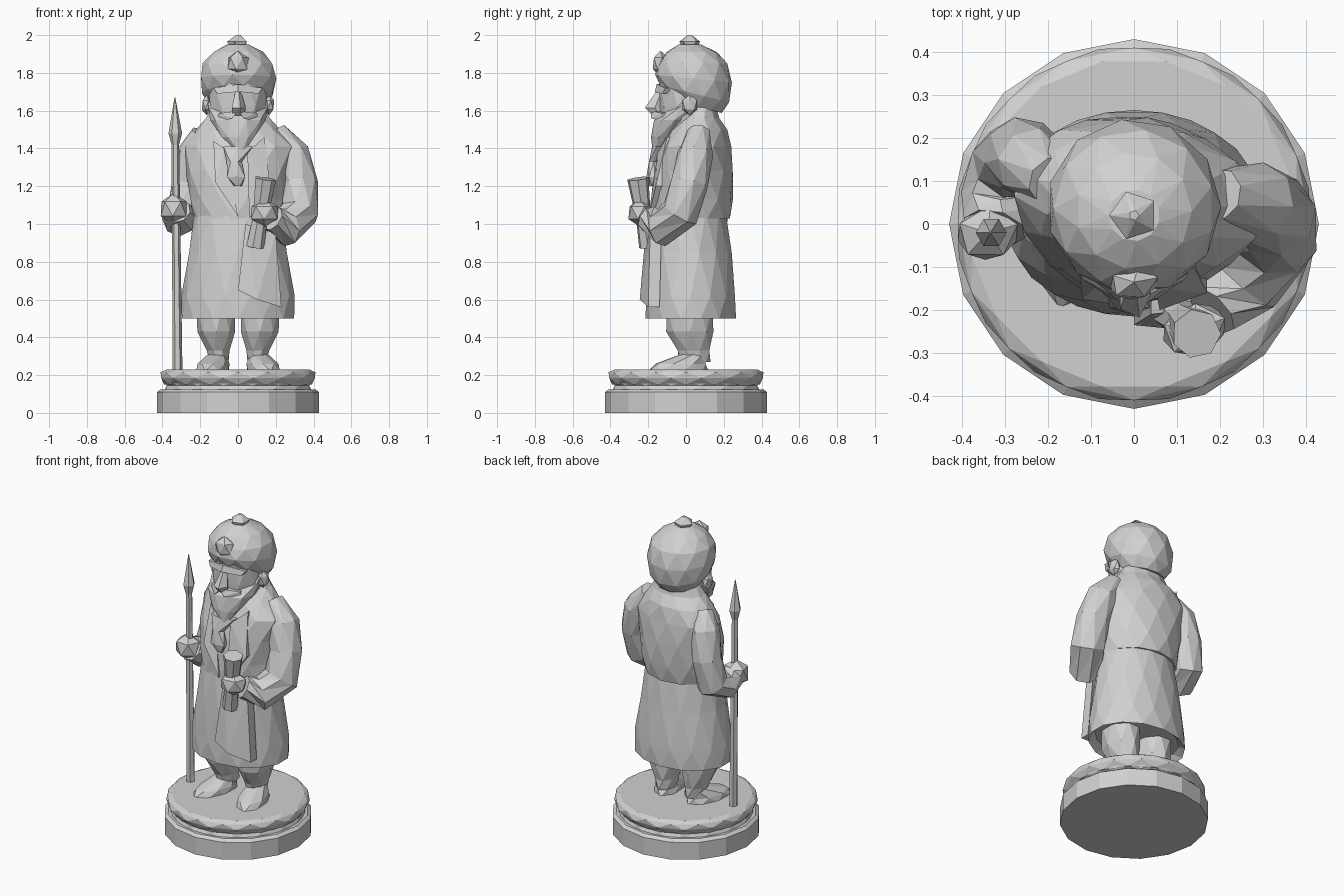
import bpy, bmesh
from math import cos, sin, pi, radians
from mathutils import Vector

cube = bpy.data.objects.get("Cube")
if cube:
    bpy.data.objects.remove(cube, do_unlink=True)

stone = bpy.data.materials.new("grey_stone")
stone.use_nodes = True
GREY = (0.64, 0.64, 0.64, 1)
stone.diffuse_color = GREY
stone.node_tree.nodes["Principled BSDF"].inputs["Base Color"].default_value = GREY


def finish(name, bm):
    bmesh.ops.recalc_face_normals(bm, faces=bm.faces)
    mesh = bpy.data.meshes.new(name)
    bm.to_mesh(mesh)
    bm.free()
    mesh.materials.append(stone)
    obj = bpy.data.objects.new(name, mesh)
    bpy.context.collection.objects.link(obj)
    return obj


def skin(name, rings, stagger):
    """Join rings of points into a faceted closed skin."""
    bm = bmesh.new()
    loops = [[bm.verts.new(p) for p in ring] for ring in rings]
    n = len(loops[0])
    for i, (a, b) in enumerate(zip(loops, loops[1:])):
        for j in range(n):
            k = (j + 1) % n
            if stagger and i % 2:
                tris = (a[j], b[k], b[j]), (a[j], a[k], b[k])
            else:
                tris = (a[j], a[k], b[j]), (a[k], b[k], b[j])
            for t in tris:
                bm.faces.new(t)
    bm.faces.new(loops[0])
    bm.faces.new(loops[-1])
    return finish(name, bm)


def loft(name, rings, n=12, stagger=True):
    """Stack of ellipses: z, cx, cy, rx, ry, turn in degrees, tilt toward back."""
    out = []
    for i, ring in enumerate(rings):
        z, cx, cy, rx, ry, turn, tilt = (tuple(ring) + (0, 0))[:7]
        c, s = cos(radians(turn)), sin(radians(turn))
        pts = []
        for j in range(n):
            a = 2 * pi * (j + (0.5 if stagger and i % 2 else 0)) / n
            x, y = rx * cos(a), ry * sin(a)
            px, py = x * c - y * s, x * s + y * c
            pts.append((cx + px, cy + py, z + tilt * py))
        out.append(pts)
    return skin(name, out, stagger)


def tube(name, path, radii, n=7, stagger=True):
    pts = [Vector(p) for p in path]
    out = []
    for i, p in enumerate(pts):
        t = (pts[min(i + 1, len(pts) - 1)] - pts[max(i - 1, 0)]).normalized()
        u = t.cross(Vector((1, 0.2, 0))).normalized()
        v = t.cross(u)
        ring = []
        for j in range(n):
            a = 2 * pi * (j + (0.5 if stagger and i % 2 else 0)) / n
            ring.append(p + (u * cos(a) + v * sin(a)) * radii[i])
        out.append(ring)
    return skin(name, out, stagger)


def lump(name, loc, size, subdiv=1, turn=0.0):
    bm = bmesh.new()
    bmesh.ops.create_icosphere(bm, subdivisions=subdiv, radius=1)
    bmesh.ops.scale(bm, vec=size, verts=bm.verts)
    obj = finish(name, bm)
    obj.location = loc
    obj.rotation_euler.z = radians(turn)
    return obj


def slab(name, outline, depth):
    """Flat cloth piece from front corner points, thickened to the back."""
    bm = bmesh.new()
    front = [bm.verts.new(p) for p in outline]
    back = [bm.verts.new((x, y + depth, z)) for x, y, z in outline]
    n = len(front)
    for i in range(n):
        k = (i + 1) % n
        bm.faces.new((front[i], front[k], back[k], back[i]))
    bm.faces.new(front)
    bm.faces.new(back[::-1])
    bmesh.ops.triangulate(bm, faces=bm.faces)
    return finish(name, bm)


# Stepped round base
loft("plinth", [(0, 0, 0, .43, .43), (.11, 0, 0, .43, .43), (.125, 0, 0, .41, .41)], 16, False)
loft("plinth_neck", [(.1, 0, 0, .40, .40), (.145, 0, 0, .385, .385), (.17, 0, 0, .40, .40)], 16)
loft("plinth_rim", [(.15, 0, 0, .39, .39), (.185, 0, 0, .415, .415),
                    (.215, 0, 0, .41, .41), (.23, 0, 0, .385, .385)], 16)

# Trousers and shoes, toes turned outward
for side, s in (("left", 1), ("right", -1)):
    loft(side + "_shoe", [(.22, .135 * s, -.04, .085, .165, 14 * s), (.26, .13 * s, -.03, .08, .14, 14 * s),
                          (.31, .11 * s, .04, .05, .07)], 8)
    loft(side + "_leg", [(.27, .1 * s, .05, .05, .08), (.33, .105 * s, .04, .065, .09),
                         (.43, .115 * s, .02, .1, .125), (.58, .12 * s, .02, .11, .13)], 8)

# Long coat: hollow hem, waist, shoulders and raised back of the collar
loft("coat_skirt", [(.54, 0, .025, .27, .2), (.5, 0, .025, .305, .24), (.62, 0, .025, .30, .24),
                    (.85, 0, .02, .265, .222), (1.06, 0, .02, .232, .195)], 14)
loft("coat_body", [(1.03, 0, .025, .238, .208, -4), (1.13, 0, .035, .255, .215, -6),
                   (1.28, 0, .045, .28, .205, -9), (1.41, .01, .06, .295, .175, -10),
                   (1.5, 0, .07, .225, .15, -8), (1.56, 0, .07, .175, .11),
                   (1.66, 0, .085, .11, .065)], 12)

# Overlapping front panel, lapels and knotted scarf
slab("coat_front_panel", [(.04, -.21, 1.0), (.2, -.19, .95), (.23, -.2, .56), (.1, -.245, .6), (0, -.235, .65)], .06)
slab("left_lapel", [(.05, -.15, 1.38), (.14, -.1, 1.46), (.17, -.16, 1.2), (.06, -.2, 1.03)], .06)
slab("right_lapel", [(-.07, -.13, 1.4), (-.13, -.09, 1.44), (-.12, -.175, 1.22), (0, -.195, 1.04)], .05)
loft("scarf_tail", [(1.2, 0, -.18, .02, .015), (1.25, -.01, -.18, .055, .03),
                    (1.33, -.02, -.17, .04, .03), (1.41, 0, -.13, .09, .05)], 6)

# Left arm bent across the front, holding a scroll
tube("left_sleeve", [(.2, .07, 1.49), (.285, .05, 1.37), (.325, .02, 1.22), (.325, -.03, 1.06),
                     (.25, -.13, .98), (.18, -.2, 1.03)], [.06, .095, .1, .105, .1, .07], 8)
lump("left_hand", (.14, -.245, 1.06), (.085, .065, .075), turn=20)
tube("scroll", [(.09, -.2, .88), (.115, -.225, 1.03), (.145, -.255, 1.24)], [.05, .04, .058], 7, False)

# Right arm bent forward to grip the spear
tube("right_sleeve", [(-.19, .1, 1.48), (-.235, .14, 1.38), (-.26, .16, 1.22), (-.285, .14, 1.06),
                      (-.31, .05, 1.03), (-.325, -.01, 1.07)], [.06, .085, .09, .095, .095, .075], 8)
lump("right_hand", (-.34, -.02, 1.08), (.08, .07, .085), turn=15)
loft("spear_shaft", [(.22, -.32, -.02, .026, .026), (1.46, -.332, -.02, .02, .02)], 6, False)
loft("spear_head", [(1.42, -.332, -.02, .02, .02), (1.48, -.332, -.02, .036, .036),
                    (1.67, -.334, -.02, .002, .002)], 6, False)

# Head, beard and facial features
loft("face", [(1.5, 0, 0, .13, .13), (1.62, 0, 0, .155, .145), (1.76, 0, 0, .16, .14)], 10)
loft("beard", [(1.385, .015, -.16, .02, .018), (1.46, 0, -.125, .09, .06),
               (1.55, 0, -.06, .148, .115), (1.62, 0, .0, .165, .1), (1.67, 0, .02, .16, .07)], 10)
loft("nose", [(1.575, 0, -.14, .035, .04), (1.615, 0, -.165, .04, .055), (1.7, 0, -.13, .018, .03)], 5, False)
for side, s in (("left", 1), ("right", -1)):
    slab(side + "_moustache", [(0, -.185, 1.6), (.1 * s, -.125, 1.585), (.115 * s, -.11, 1.54), (.03 * s, -.185, 1.56)], .05)
    slab(side + "_brow", [(0, -.165, 1.7), (.11 * s, -.125, 1.69), (.13 * s, -.11, 1.72), (0, -.155, 1.74)], .06)
    lump(side + "_ear", (.165 * s, .02, 1.63), (.03, .045, .055))

# Rounded cap, lower at the back, with knob and front ornament
loft("cap", [(1.62, 0, .06, .14, .13, 0, -.25), (1.69, 0, .045, .19, .185, 0, -.25),
             (1.77, 0, .04, .203, .205, 0, -.1), (1.85, 0, .035, .188, .185),
             (1.91, 0, .03, .135, .135), (1.95, 0, .02, .06, .06)], 11)
loft("cap_knob", [(1.92, 0, .02, .035, .035), (1.965, 0, .02, .058, .058), (2.0, 0, .02, .012, .012)], 5)
lump("cap_ornament", (0, -.135, 1.85), (.063, .045, .068), turn=10)
